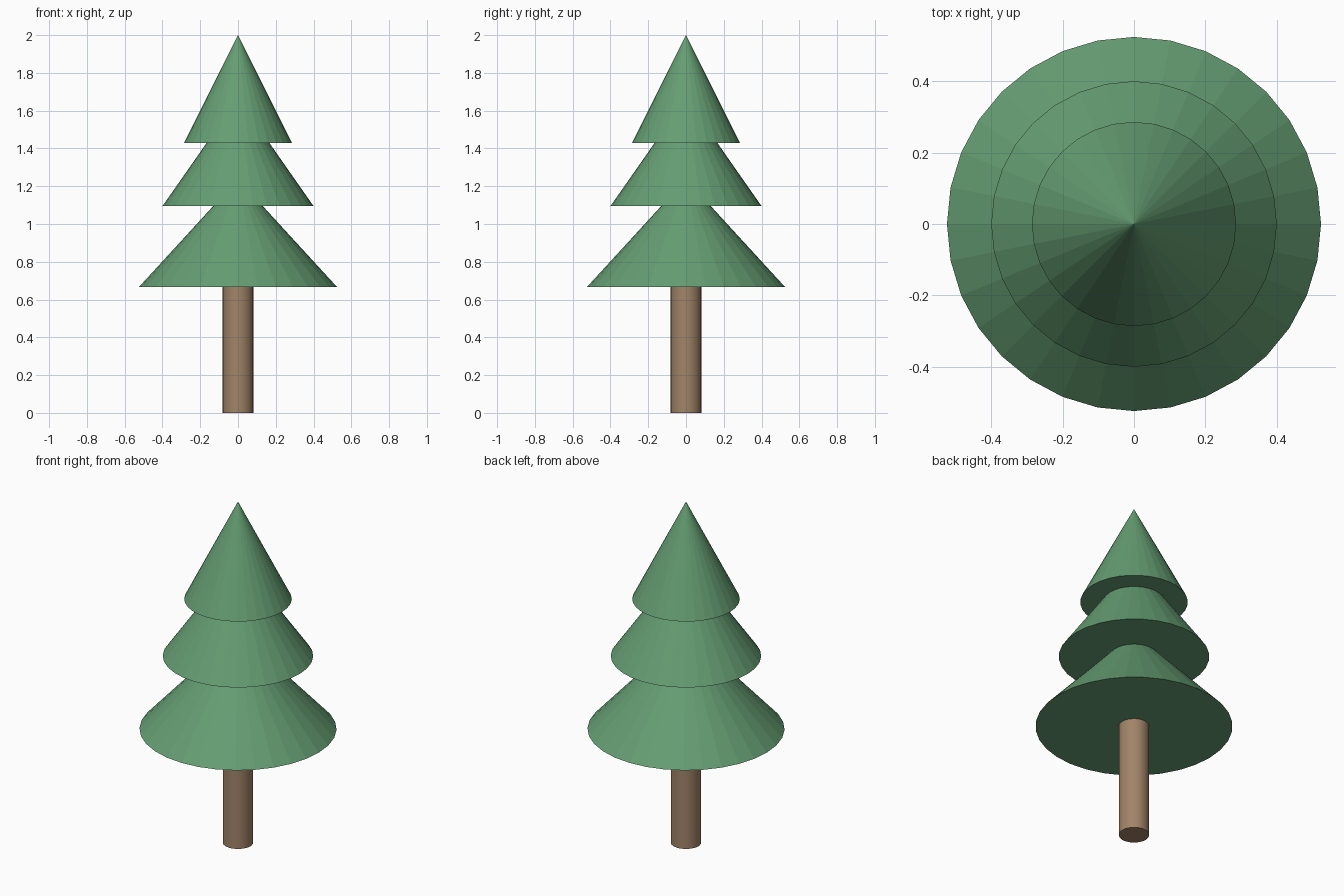
import bpy

if "Cube" in bpy.data.objects:
    bpy.data.objects.remove(bpy.data.objects["Cube"])


def material(name, color):
    m = bpy.data.materials.new(name)
    m.diffuse_color = (*color, 1.0)
    m.use_nodes = True
    m.node_tree.nodes["Principled BSDF"].inputs["Base Color"].default_value = m.diffuse_color
    return m


def cone(name, z0, z1, r0, r1, mat):
    """Flat-shaded 32-sided cone or cylinder standing between two heights."""
    bpy.ops.mesh.primitive_cone_add(vertices=32, radius1=r0, radius2=r1,
                                    depth=z1 - z0, location=(0, 0, (z0 + z1) / 2))
    ob = bpy.context.object
    ob.name = name
    ob.data.materials.append(mat)
    return ob


green = material("foliage green", (0.13, 0.34, 0.17))
brown = material("bark brown", (0.36, 0.23, 0.14))

# Trunk
trunk = cone("trunk", 0.0, 0.667, 0.081, 0.081, brown)
bpy.ops.object.shade_smooth_by_angle()

# Three foliage tiers, equal height, narrowing upwards
for name, z, r in (("lower_foliage", 0.667, 0.524),
                   ("middle_foliage", 1.095, 0.40),
                   ("top_foliage", 1.429, 0.286)):
    cone(name, z, z + 0.571, r, 0.0, green)
